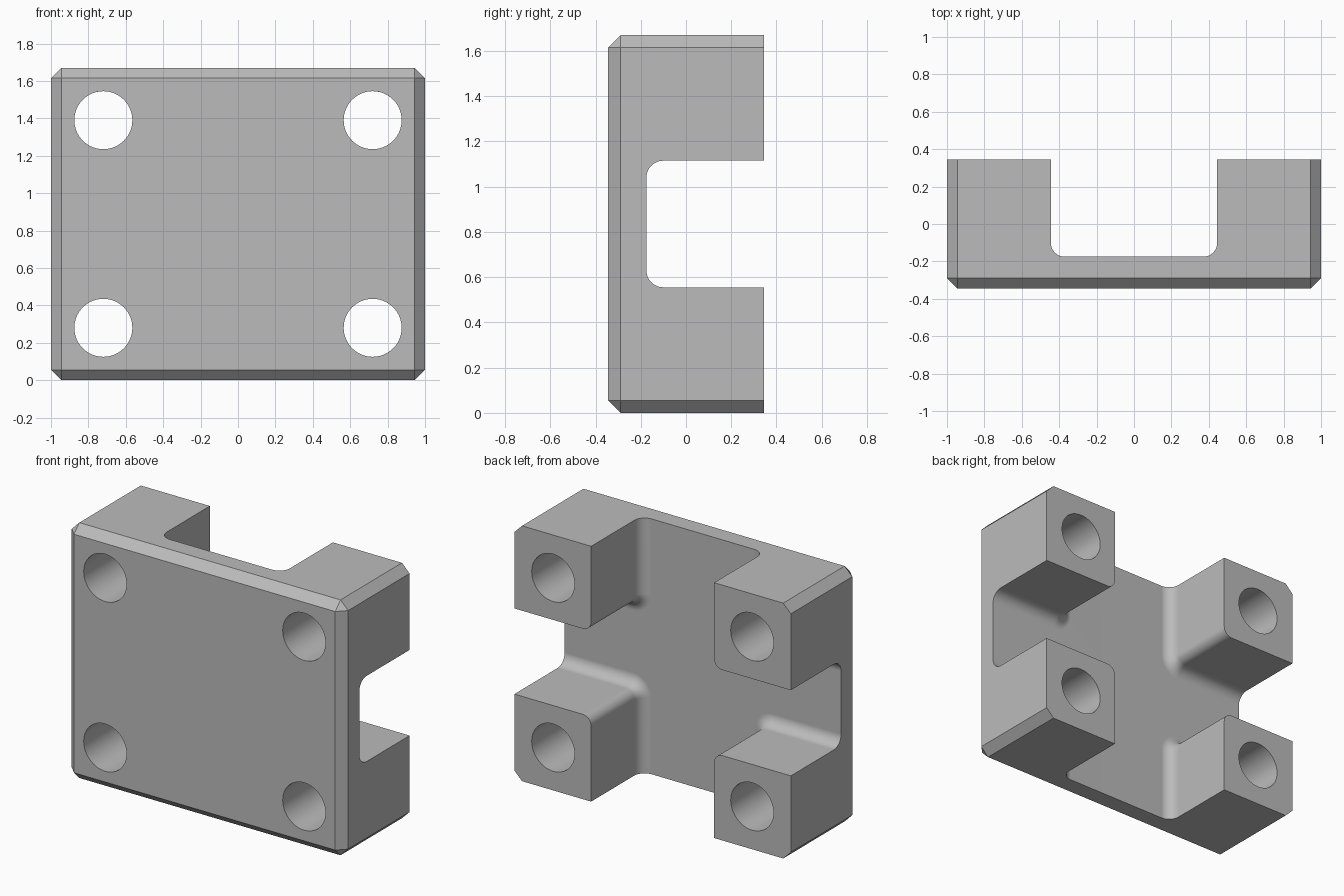
import bpy
import bmesh
from math import pi, cos, sin
from mathutils import Matrix, Vector

default = bpy.data.objects.get("Cube")
if default:
    bpy.data.objects.remove(default, do_unlink=True)

WIDTH, DEPTH, HEIGHT = 2.0, 0.69, 1.67
CHAMFER = 0.055
MID = HEIGHT / 2
HOLE_X, HOLE_Z, HOLE_R = 0.72, 0.555, 0.155
SLOT_X, SLOT_Z, FLOOR_Y = 0.445, 0.28, -0.175   # channel half widths, floor
FILLET, POST_ROUND = 0.075, 0.06
STEPS = 8

grey = bpy.data.materials.new("plain grey")
grey.use_nodes = True
grey.diffuse_color = (0.5, 0.5, 0.5, 1)
grey.node_tree.nodes["Principled BSDF"].inputs["Base Color"].default_value = (0.5, 0.5, 0.5, 1)


def make_object(name, bm):
    bmesh.ops.recalc_face_normals(bm, faces=bm.faces[:])
    mesh = bpy.data.meshes.new(name)
    bm.to_mesh(mesh)
    bm.free()
    mesh.materials.append(grey)
    obj = bpy.data.objects.new(name, mesh)
    bpy.context.collection.objects.link(obj)
    return obj


# Block, chamfered around the front face and along the four depth edges
bm = bmesh.new()
bmesh.ops.create_cube(bm, size=1)
bmesh.ops.scale(bm, vec=(WIDTH, DEPTH, HEIGHT), verts=bm.verts[:])
bmesh.ops.translate(bm, vec=(0, 0, MID), verts=bm.verts[:])
edges = [e for e in bm.edges if any(v.co.y < 0 for v in e.verts)]
bmesh.ops.bevel(bm, geom=edges, offset=CHAMFER, segments=1, affect='EDGES')
block = make_object("mounting_block", bm)


# Cross-shaped channel: outline shrinks by d toward the filleted floor
def cross_outline(d):
    reach = 1.3
    quarter = [(reach, SLOT_Z - d)]
    for i in range(STEPS + 1):
        a = 1.5 * pi - 0.5 * pi * i / STEPS
        r = POST_ROUND + d
        quarter.append((SLOT_X + POST_ROUND + r * cos(a),
                        SLOT_Z + POST_ROUND + r * sin(a)))
    quarter.append((SLOT_X - d, reach))
    points = []
    for sx, sz in ((1, 1), (-1, 1), (-1, -1), (1, -1)):
        side = quarter if sx == sz else quarter[::-1]
        points += [(sx * x, sz * z) for x, z in side]
    return points


levels = [(FILLET * (1 - sin(a)), FLOOR_Y + FILLET * (1 - cos(a)))
          for a in (0.5 * pi * i / STEPS for i in range(STEPS + 1))]
levels.append((0, 0.6))
bm = bmesh.new()
loops = [[bm.verts.new((x, y, MID + z)) for x, z in cross_outline(d)]
         for d, y in levels]
for low, high in zip(loops, loops[1:]):
    for i in range(len(low)):
        bm.faces.new((low[i - 1], low[i], high[i], high[i - 1]))
bm.faces.new(loops[0])
bm.faces.new(loops[-1])
cutters = [make_object("channel_cutter", bm)]

# Four through holes
bm = bmesh.new()
for sx in (-1, 1):
    for sz in (-1, 1):
        place = (Matrix.Translation(Vector((sx * HOLE_X, 0, MID + sz * HOLE_Z)))
                 @ Matrix.Rotation(pi / 2, 4, 'X'))
        bmesh.ops.create_cone(bm, cap_ends=True, segments=64, radius1=HOLE_R,
                              radius2=HOLE_R, depth=2, matrix=place)
cutters.append(make_object("hole_cutter", bm))

# Cut the block, then drop the cutters
bpy.context.view_layer.objects.active = block
for cutter in cutters:
    cutter.hide_render = True
    cut = block.modifiers.new(cutter.name, 'BOOLEAN')
    cut.operation = 'DIFFERENCE'
    cut.solver = 'EXACT'
    cut.object = cutter
    bpy.ops.object.modifier_apply(modifier=cut.name)
    bpy.data.objects.remove(cutter, do_unlink=True)

# Smooth holes and fillets while keeping the flat faces flat
bpy.ops.object.select_all(action='DESELECT')
block.select_set(True)
bpy.ops.object.shade_smooth_by_angle(angle=pi / 6)
weighted = block.modifiers.new("flat_face_normals", 'WEIGHTED_NORMAL')
weighted.keep_sharp = True
